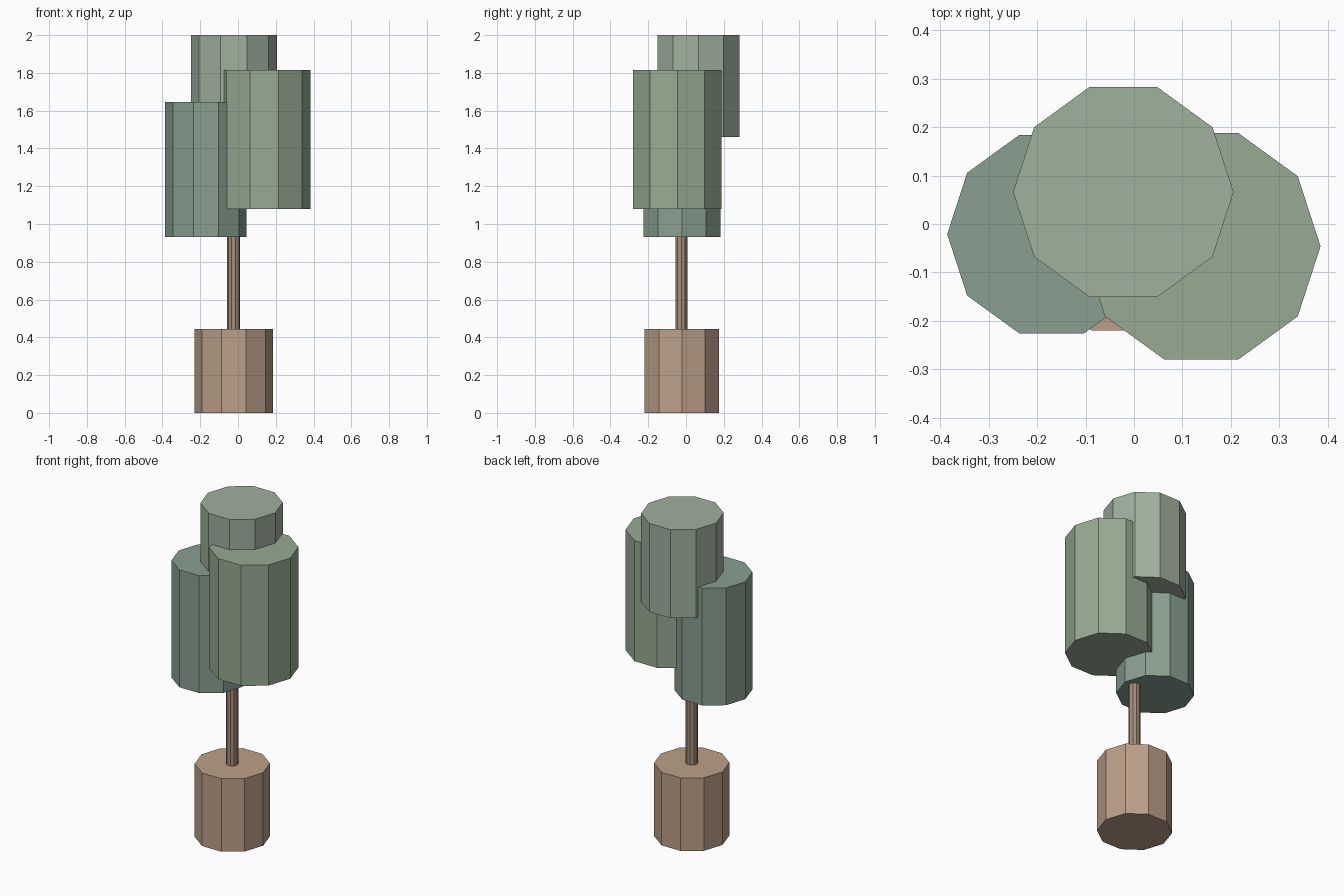
import bpy

if "Cube" in bpy.data.objects:
    bpy.data.objects.remove(bpy.data.objects["Cube"])


def material(name, rgb):
    m = bpy.data.materials.new(name)
    m.diffuse_color = (*rgb, 1.0)
    m.use_nodes = True
    m.node_tree.nodes["Principled BSDF"].inputs["Base Color"].default_value = m.diffuse_color
    return m


def decagon_prism(name, x, y, radius, z0, z1, mat):
    """Flat-shaded ten-sided cylinder with a corner pointing along +x."""
    bpy.ops.mesh.primitive_cylinder_add(
        vertices=10, radius=radius, depth=z1 - z0, location=(x, y, (z0 + z1) / 2))
    ob = bpy.context.object
    ob.name = name
    # default corners start on +y; a quarter turn puts them on +x / -x
    ob.rotation_euler.z = 1.5707963
    ob.data.materials.append(mat)
    return ob


clay = material("clay", (0.50, 0.35, 0.25))
bark = material("bark", (0.38, 0.27, 0.19))
leaf_dark = material("leaf_dark", (0.25, 0.35, 0.28))
leaf_mid = material("leaf_mid", (0.31, 0.41, 0.29))
leaf_light = material("leaf_light", (0.35, 0.44, 0.34))

# pot and trunk
decagon_prism("pot", -0.023, -0.022, 0.208, 0.0, 0.445, clay)
decagon_prism("trunk", -0.023, -0.024, 0.034, 0.40, 1.25, bark)

# three overlapping foliage blocks
decagon_prism("foliage_left", -0.170, -0.021, 0.2155, 0.93, 1.645, leaf_dark)
decagon_prism("foliage_right", 0.139, -0.046, 0.246, 1.08, 1.815, leaf_mid)
decagon_prism("foliage_top", -0.022, 0.066, 0.2275, 1.46, 2.0, leaf_light)
